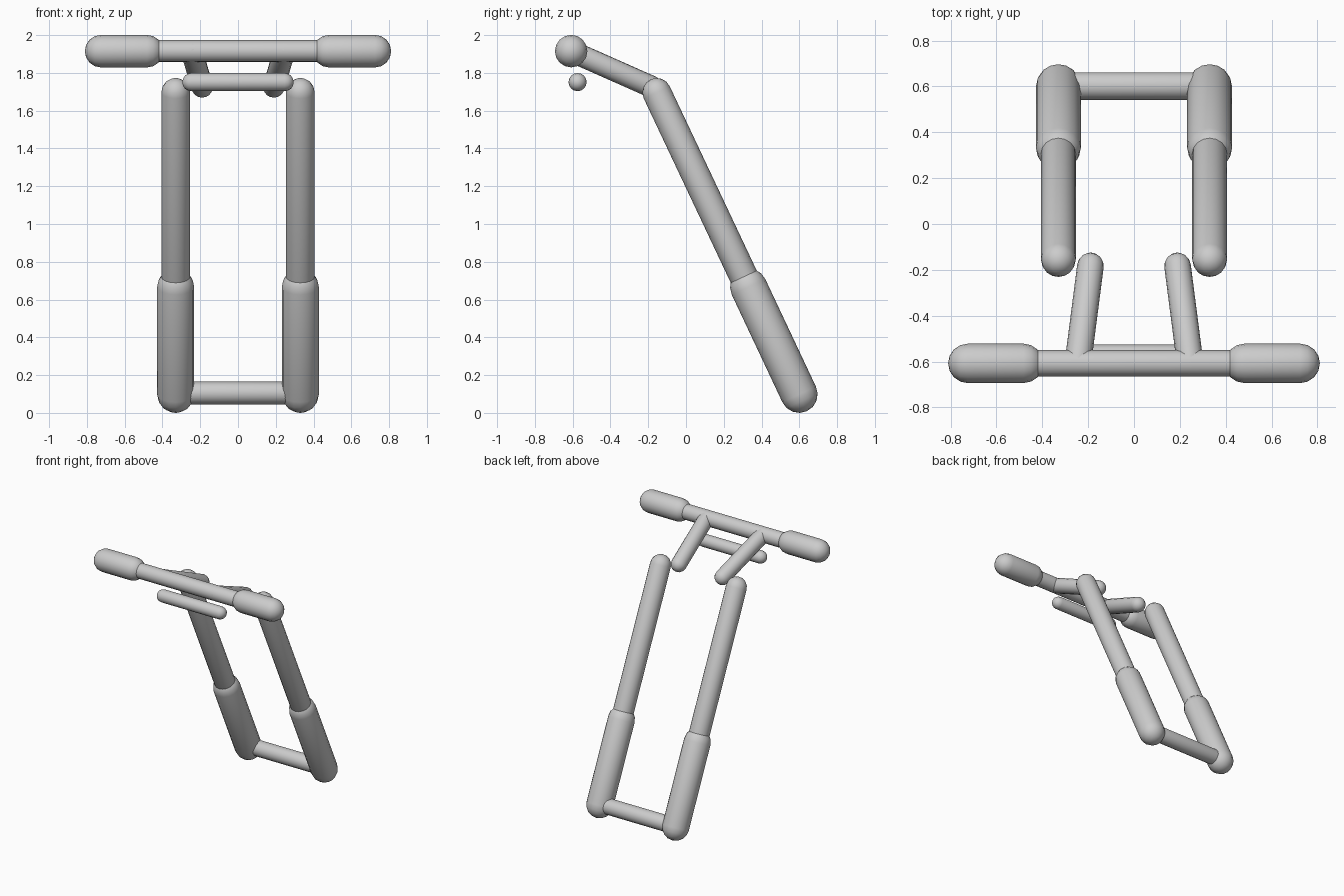
import bpy, bmesh
from math import sin, cos, pi
from mathutils import Vector

if "Cube" in bpy.data.objects:
    bpy.data.objects.remove(bpy.data.objects["Cube"])

SIDES, RINGS = 16, 4


def capsule(name, a, b, r):
    """Round-ended tube from point a to point b."""
    a, b = Vector(a), Vector(b)
    length = (b - a).length
    rot = (b - a).to_track_quat('Z', 'Y')
    # half profile: lower cap, then upper cap
    prof = [(r * cos(t), r * sin(t)) for t in [-pi / 2 * (1 - i / RINGS) for i in range(1, RINGS + 1)]]
    prof += [(p, length - z) for p, z in reversed(prof)]
    bm = bmesh.new()

    def place(x, y, z):
        return bm.verts.new(rot @ Vector((x, y, z)) + a)

    rings = [[place(p * cos(2 * pi * k / SIDES), p * sin(2 * pi * k / SIDES), z)
              for k in range(SIDES)] for p, z in prof]
    low, high = place(0, 0, -r), place(0, 0, length + r)
    for k in range(SIDES):
        n = (k + 1) % SIDES
        for r0, r1 in zip(rings, rings[1:]):
            bm.faces.new((r0[k], r0[n], r1[n], r1[k]))
        bm.faces.new((low, rings[0][n], rings[0][k]))
        bm.faces.new((high, rings[-1][k], rings[-1][n]))
    for f in bm.faces:
        f.smooth = True
    me = bpy.data.meshes.new(name)
    bm.to_mesh(me)
    bm.free()
    ob = bpy.data.objects.new(name, me)
    bpy.context.collection.objects.link(ob)
    return ob


BAR_Y, BAR_Z = -0.608, 1.915
for side, s in (("left", -1), ("right", 1)):
    # fork legs: thin upper tube sliding into a thicker lower tube
    capsule(f"upper_fork_leg_{side}", (s * .33, -.155, 1.697), (s * .33, .36, .606), .076)
    capsule(f"lower_fork_leg_{side}", (s * .33, .331, .667), (s * .33, .599, .098), .098)
    # stem arm up to the handlebar, and hand grip
    capsule(f"stem_arm_{side}", (s * .19, -.183, 1.727), (s * .245, BAR_Y, BAR_Z), .058)
    capsule(f"grip_{side}", (s * .482, BAR_Y, BAR_Z), (s * .725, BAR_Y, BAR_Z), .086)

# cross pieces
capsule("handlebar", (-.7, BAR_Y, BAR_Z), (.7, BAR_Y, BAR_Z), .058)
capsule("small_crossbar", (-.247, -.574, 1.751), (.247, -.574, 1.751), .048)
capsule("axle", (-.33, .602, .105), (.33, .602, .105), .06)
